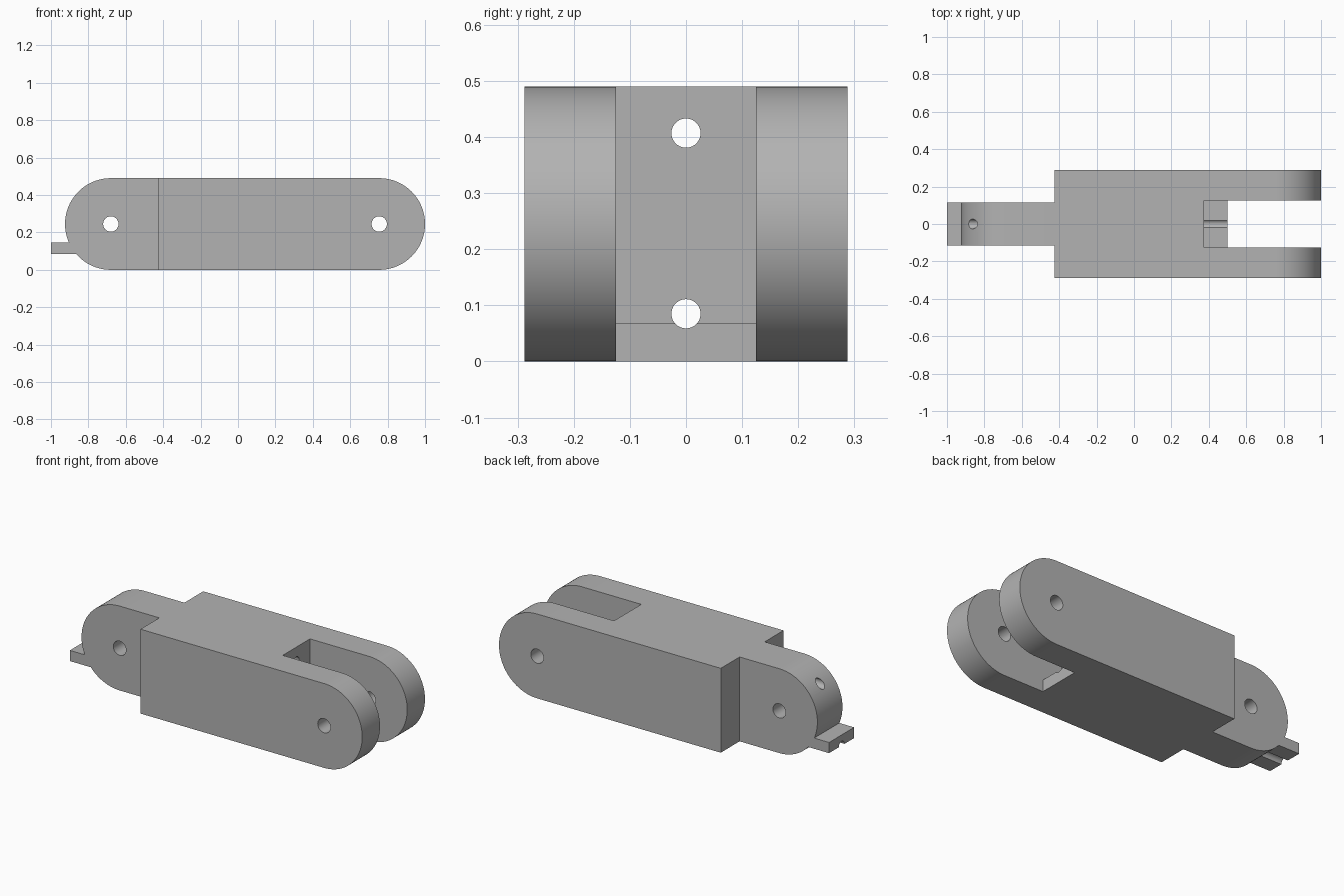
import bpy, math

cube = bpy.data.objects.get("Cube")
if cube:
    bpy.data.objects.remove(cube, do_unlink=True)

HEIGHT = 0.49
R = HEIGHT / 2
BORE_X = {"rear": -0.68, "front": 0.755}

grey = bpy.data.materials.new("plain grey")
grey.use_nodes = True
grey.diffuse_color = (0.45, 0.45, 0.45, 1)
grey.node_tree.nodes["Principled BSDF"].inputs["Base Color"].default_value = grey.diffuse_color


def prism(name, outline, half_width):
    """Extrude an x-z outline symmetrically along y."""
    n = len(outline)
    verts = [(x, y, z) for y in (-half_width, half_width) for x, z in outline]
    faces = [list(range(n)), list(range(2 * n - 1, n - 1, -1))]
    faces += [[(i + 1) % n, i, i + n, (i + 1) % n + n] for i in range(n)]
    mesh = bpy.data.meshes.new(name)
    mesh.from_pydata(verts, [], faces)
    mesh.materials.append(grey)
    obj = bpy.data.objects.new(name, mesh)
    bpy.context.collection.objects.link(obj)
    return obj


def rounded_bar(name, flat_x, centre_x, half_width):
    """Bar with one flat end and one half-round end."""
    side = 1 if centre_x > flat_x else -1
    outline = [(flat_x, 0)]
    for i in range(49):
        a = -math.pi / 2 + math.pi * i / 48
        outline.append((centre_x + side * R * math.cos(a), R + R * math.sin(a)))
    outline.append((flat_x, HEIGHT))
    if side < 0:
        outline.reverse()
    return prism(name, outline, half_width)


def box(name, x0, x1, z0, z1, half_width):
    return prism(name, [(x0, z0), (x1, z0), (x1, z1), (x0, z1)], half_width)


def bore(name, radius, length, location, rotation):
    bpy.ops.mesh.primitive_cylinder_add(vertices=40, radius=radius, depth=length,
                                        location=location, rotation=rotation)
    obj = bpy.context.object
    obj.name = name
    obj.data.materials.append(grey)
    return obj


def combine(target, tool, operation):
    mod = target.modifiers.new(operation.title(), "BOOLEAN")
    mod.operation, mod.solver, mod.object = operation, "EXACT", tool
    bpy.context.view_layer.objects.active = target
    bpy.ops.object.modifier_apply(modifier=mod.name)
    bpy.data.objects.remove(tool, do_unlink=True)


# Forked body, rear tongue and its stop tab
link = rounded_bar("finger_link", -0.425, BORE_X["front"], 0.288)
combine(link, rounded_bar("tongue", -0.3, BORE_X["rear"], 0.115), "UNION")
combine(link, box("stop_tab", -1, -0.75, 0.085, 0.147, 0.115), "UNION")

# Fork slot, leaving a low ledge at its inner end
slot = prism("fork_slot", [(0.5, -0.1), (1.1, -0.1), (1.1, 0.6), (0.375, 0.6),
                           (0.375, 0.068), (0.5, 0.068)], 0.125)
combine(link, slot, "DIFFERENCE")

# Hinge pin holes across the link
for end, x in BORE_X.items():
    combine(link, bore(end + "_pin_hole", 0.041, 1, (x, 0, R), (math.pi / 2, 0, 0)), "DIFFERENCE")

# Cord channels along the link
for z in (0.085, 0.407):
    combine(link, bore("cord_channel", 0.026, 2.4, (0, 0, z), (0, math.pi / 2, 0)), "DIFFERENCE")

bpy.ops.object.select_all(action="DESELECT")
link.select_set(True)
bpy.context.view_layer.objects.active = link
bpy.ops.object.shade_smooth_by_angle(angle=math.radians(30))
